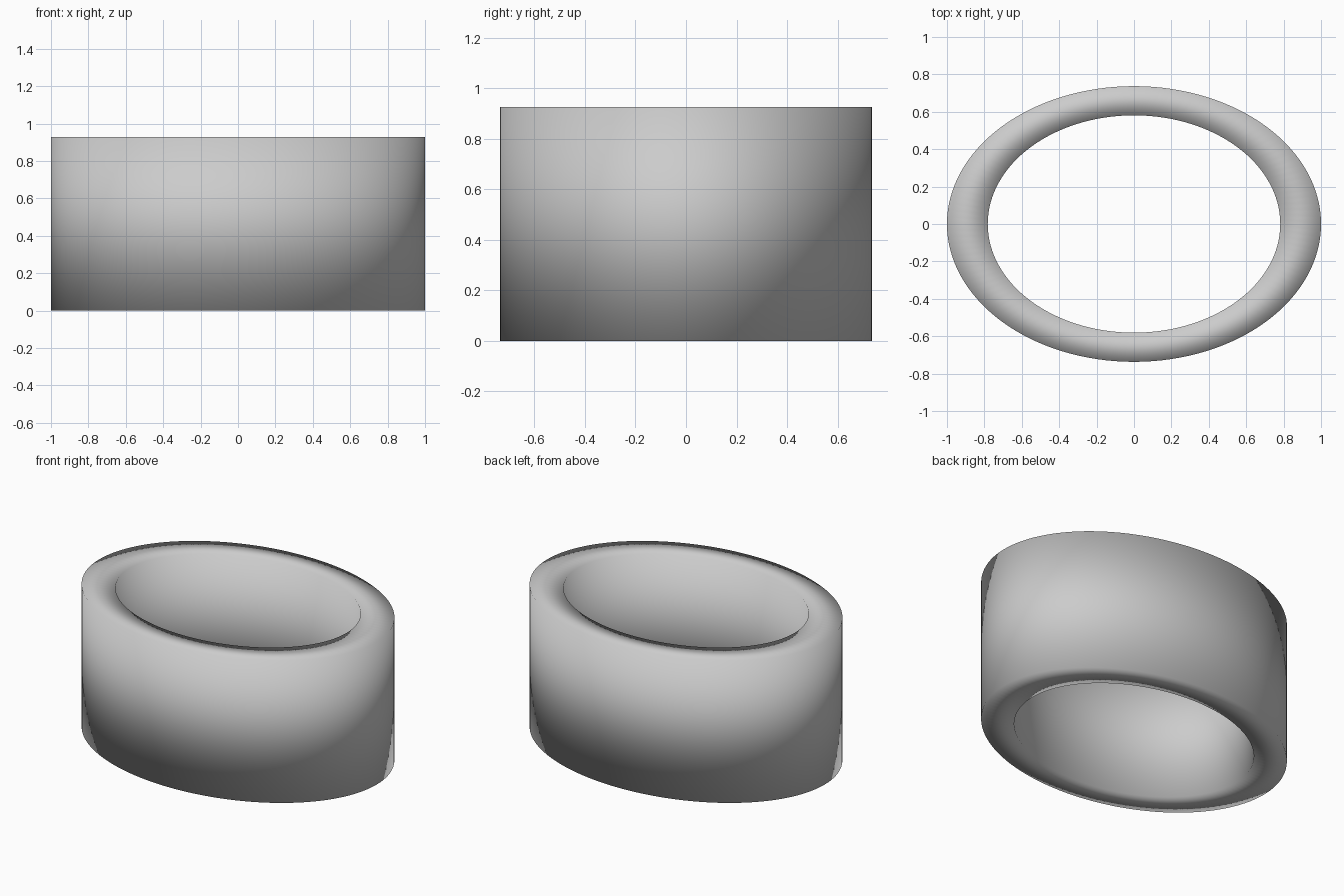
import bpy, bmesh, math

if "Cube" in bpy.data.objects:
    bpy.data.objects.remove(bpy.data.objects["Cube"])

SEGMENTS = 128
HEIGHT = 0.927
OUTER = (1.0, 0.737)
INNER = (0.782, 0.581)


def ellipse(bm, radii, z):
    """One closed ring of vertices."""
    step = 2 * math.pi / SEGMENTS
    return [bm.verts.new((radii[0] * math.cos(i * step), radii[1] * math.sin(i * step), z))
            for i in range(SEGMENTS)]


# Oval tube: four rings joined into outer wall, top rim, inner wall, bottom rim
bm = bmesh.new()
rings = [ellipse(bm, r, z) for r, z in
         ((OUTER, 0), (OUTER, HEIGHT), (INNER, HEIGHT), (INNER, 0))]
for k in range(4):
    a, b = rings[k], rings[(k + 1) % 4]
    for i in range(SEGMENTS):
        j = (i + 1) % SEGMENTS
        bm.faces.new((a[i], a[j], b[j], b[i])).smooth = True
bmesh.ops.recalc_face_normals(bm, faces=bm.faces)

mesh = bpy.data.meshes.new("oval_ring")
bm.to_mesh(mesh)
bm.free()
bpy.context.collection.objects.link(bpy.data.objects.new("oval_ring", mesh))
